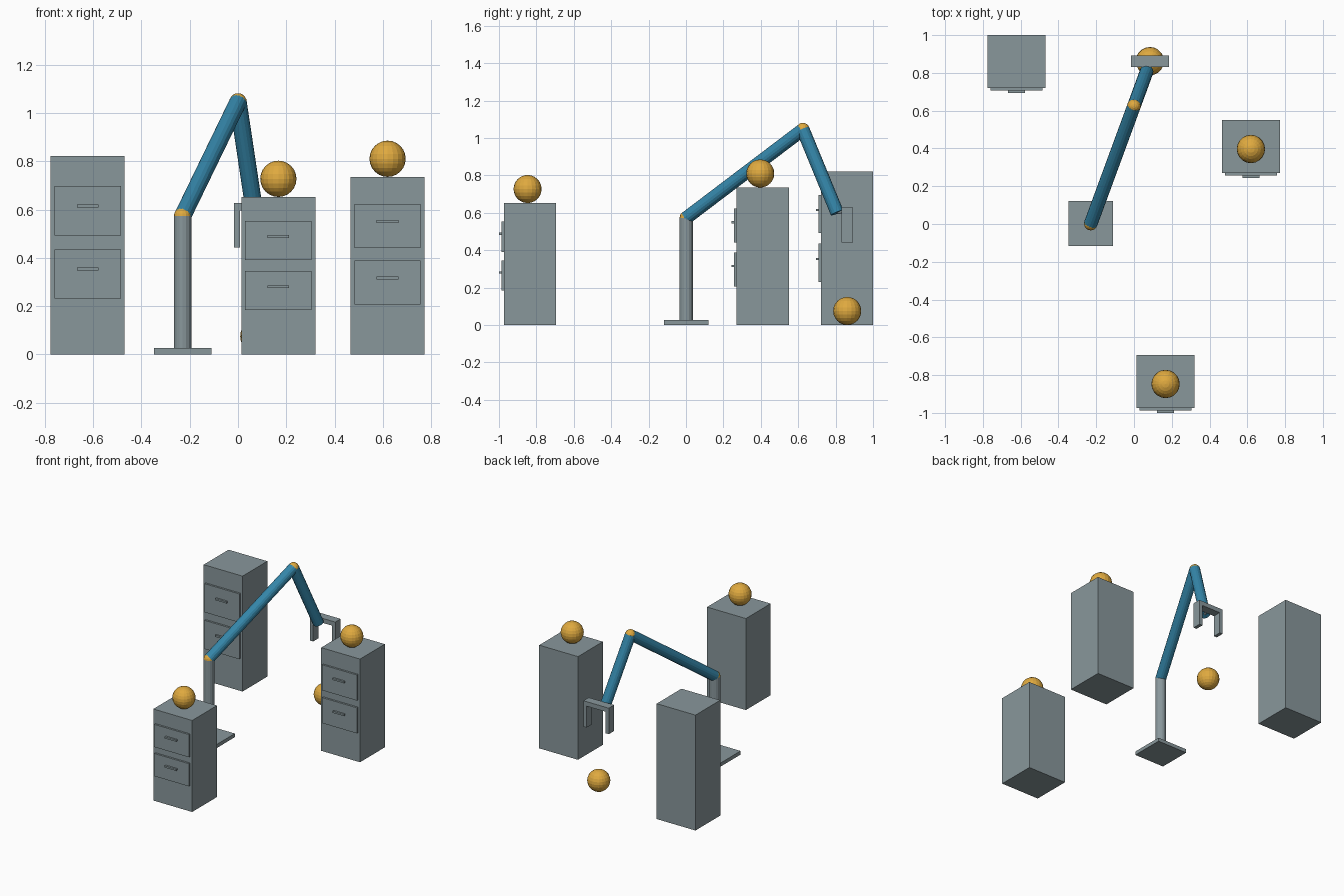
import bpy
from mathutils import Vector

if "Cube" in bpy.data.objects:
    bpy.data.objects.remove(bpy.data.objects["Cube"])


def material(name, color):
    m = bpy.data.materials.new(name)
    m.diffuse_color = (*color, 1)
    m.use_nodes = True
    m.node_tree.nodes["Principled BSDF"].inputs["Base Color"].default_value = m.diffuse_color
    return m


GREY = material("steel_grey", (0.25, 0.31, 0.33))
BLUE = material("arm_blue", (0.035, 0.24, 0.40))
GOLD = material("golden_yellow", (0.74, 0.40, 0.05))


def finish(name, mat):
    ob = bpy.context.object
    ob.name = name
    ob.data.materials.append(mat)
    return ob


def box(name, lo, hi, mat=GREY):
    lo, hi = Vector(lo), Vector(hi)
    bpy.ops.mesh.primitive_cube_add(size=1, location=(lo + hi) / 2)
    bpy.context.object.scale = hi - lo
    return finish(name, mat)


def rod(name, a, b, r, mat):
    a, b = Vector(a), Vector(b)
    d = b - a
    bpy.ops.mesh.primitive_cylinder_add(
        vertices=16, radius=r, depth=d.length, location=(a + b) / 2,
        rotation=d.to_track_quat('Z', 'Y').to_euler())
    return finish(name, mat)


def ball(name, center, r, segments=20, rings=12):
    bpy.ops.mesh.primitive_uv_sphere_add(
        segments=segments, ring_count=rings, radius=r, location=center)
    return finish(name, GOLD)


def cabinet(name, cx, cy, h):
    """Two-drawer cabinet; the footprint including handles is centred on cx, cy."""
    front = cy - 0.126
    box(name + "_body", (cx - 0.153, front, 0), (cx + 0.153, cy + 0.153, h))
    for level, frac in (("lower", 0.405), ("upper", 0.723)):
        z, half = h * frac, h * 0.124
        box(f"{name}_{level}_drawer", (cx - 0.137, front - 0.0135, z - half),
            (cx + 0.137, front, z + half))
        hz = z + h * 0.025
        box(f"{name}_{level}_handle", (cx - 0.045, front - 0.027, hz - 0.006),
            (cx + 0.045, front - 0.0135, hz + 0.006))


# Cabinets
cabinet("left_cabinet", -0.622, 0.847, 0.822)
cabinet("right_cabinet", 0.619, 0.397, 0.735)
cabinet("front_cabinet", 0.167, -0.847, 0.652)

# Balls on the two lower cabinets and on the floor
BALL = 0.075
ball("right_ball", (0.619, 0.397, 0.735 + BALL), BALL)
ball("front_ball", (0.167, -0.847, 0.652 + BALL), BALL)
ball("floor_ball", (0.084, 0.862, BALL), BALL)

# Arm: base, column, two links and round joints
R = 0.036
shoulder = (-0.229, 0.002, 0.573)
elbow = (0.0, 0.625, 1.045)
wrist = (0.067, 0.808, 0.60)
box("arm_base", (-0.348, -0.117, 0), (-0.110, 0.121, 0.026))
rod("arm_column", (-0.229, 0.002, 0.026), shoulder, R, GREY)
rod("upper_arm", shoulder, elbow, R, BLUE)
rod("forearm", elbow, wrist, R, BLUE)
ball("shoulder_joint", shoulder, R, 16, 10)
ball("elbow_joint", elbow, R, 16, 10)

# Gripper: palm bar with two fingers hanging over the floor ball
gx, gy = 0.084, 0.862
rod("wrist_pin", wrist, (gx, gy, 0.612), 0.008, GREY)
box("gripper_palm", (gx - 0.1, gy - 0.03, 0.595), (gx + 0.1, gy + 0.03, 0.627))
for side, s in (("left", -1), ("right", 1)):
    fx = gx + s * 0.0875
    box(side + "_finger", (fx - 0.0125, gy - 0.03, 0.442),
        (fx + 0.0125, gy + 0.03, 0.595))
